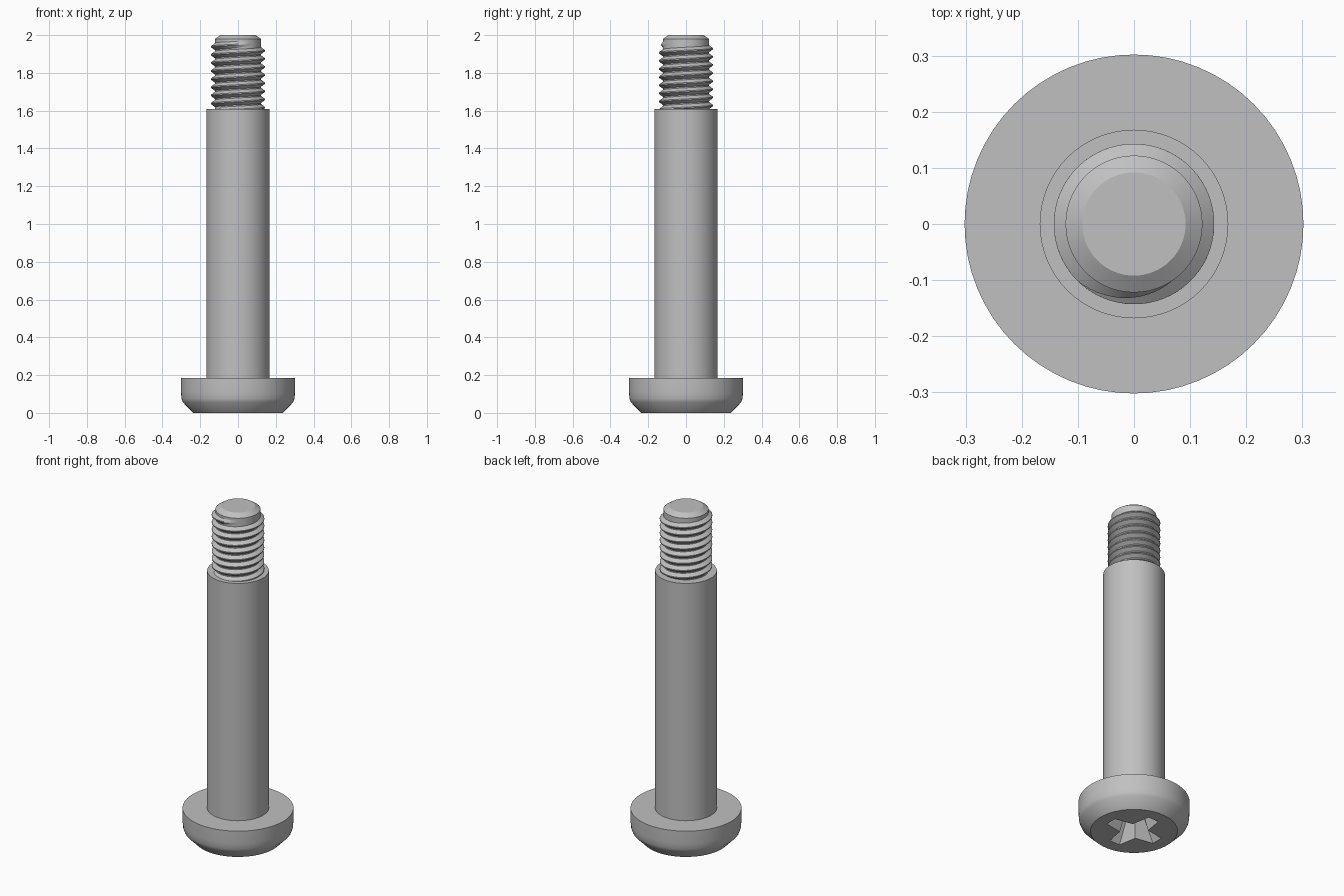
import bpy, bmesh, math

cube = bpy.data.objects.get("Cube")
if cube:
    bpy.data.objects.remove(cube, do_unlink=True)

SEG = 64
STEEL = (0.53, 0.53, 0.53, 1)
steel = bpy.data.materials.new("grey steel")
steel.use_nodes = True
steel.diffuse_color = STEEL
steel.node_tree.nodes["Principled BSDF"].inputs["Base Color"].default_value = STEEL


def make(name, bm, smooth=True):
    bmesh.ops.recalc_face_normals(bm, faces=bm.faces)
    mesh = bpy.data.meshes.new(name)
    bm.to_mesh(mesh)
    bm.free()
    mesh.materials.append(steel)
    obj = bpy.data.objects.new(name, mesh)
    bpy.context.collection.objects.link(obj)
    if smooth:
        bpy.ops.object.select_all(action="DESELECT")
        obj.select_set(True)
        bpy.context.view_layer.objects.active = obj
        bpy.ops.object.shade_smooth_by_angle(angle=math.radians(25))
    return obj


def loft(bm, rings):
    """Skin closed rings of points and cap both ends."""
    loops = [[bm.verts.new(p) for p in ring] for ring in rings]
    n = len(loops[0])
    for a, b in zip(loops, loops[1:]):
        for i in range(n):
            j = (i + 1) % n
            bm.faces.new((a[i], a[j], b[j], b[i]))
    bm.faces.new(loops[0])
    bm.faces.new(loops[-1])


def lathe(name, profile):
    bm = bmesh.new()
    angles = [math.tau * i / SEG for i in range(SEG)]
    loft(bm, [[(r * math.cos(a), r * math.sin(a), z) for a in angles] for r, z in profile])
    return make(name, bm)


# Turned parts
head = lathe("head", [(0.237, 0), (0.292, 0.056), (0.299, 0.075), (0.302, 0.11), (0.302, 0.185)])
lathe("shoulder_shank", [(0.168, 0.18), (0.168, 1.61)])
lathe("threaded_core", [(0.122, 1.6), (0.122, 1.98), (0.092, 2.0)])

# Helical thread: a V ridge that fades into the core at the tip
PITCH, ROOT, CREST = 0.043, 0.119, 0.143
START, END = 1.6, 1.955
turns = (END - START) / PITCH
steps = int(turns * SEG)
end_angle = math.radians(315)
rings = []
for k in range(steps + 1):
    left = turns * (1 - k / steps)
    a = end_angle - left * math.tau
    z = END - left * PITCH
    crest = ROOT + (CREST - ROOT) * max(0.1, min(1, left / 0.25))
    section = [(ROOT, -0.48), (crest, -0.07), (crest, 0.07), (ROOT, 0.48)]
    rings.append([(r * math.cos(a), r * math.sin(a), z + h * PITCH) for r, h in section])
bm = bmesh.new()
loft(bm, rings)
make("screw_thread", bm)


# Tapered cross recess in the head
def cross(length, half, inner, z):
    arm = [(inner, -inner), (length, -half), (length, half)]
    pts = []
    for q in range(4):
        c, s = math.cos(q * math.pi / 2), math.sin(q * math.pi / 2)
        pts += [(x * c - y * s, x * s + y * c, z) for x, y in arm]
    return pts


bm = bmesh.new()
loft(bm, [cross(0.17, 0.036, 0.056, -0.01), cross(0.09, 0.024, 0.032, 0.13)])
cutter = make("recess_cutter", bm, smooth=False)
cutter.hide_render = True
cutter.hide_set(True)
cut = head.modifiers.new("cross_recess", "BOOLEAN")
cut.operation = "DIFFERENCE"
cut.solver = "EXACT"
cut.object = cutter
